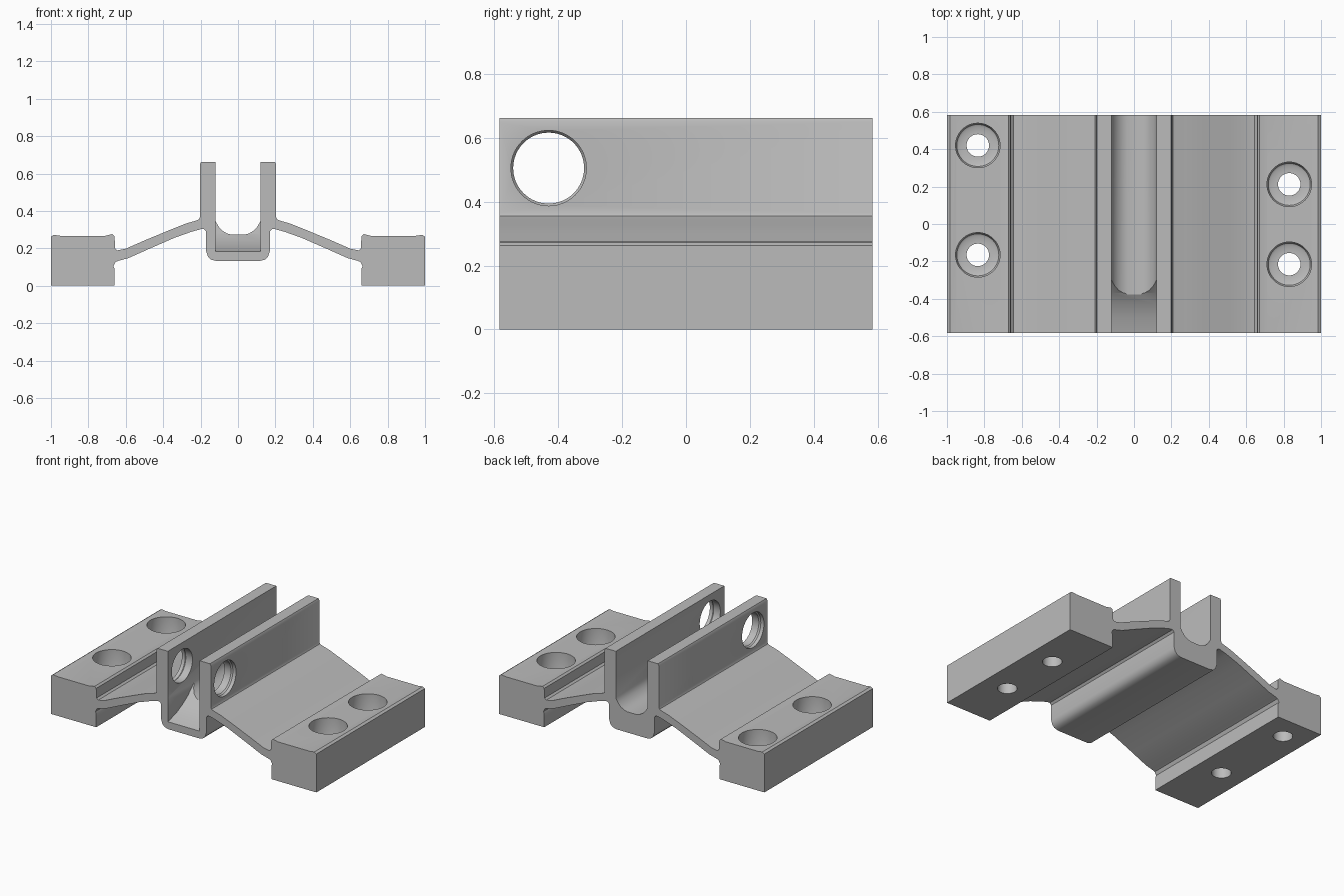
import bpy, bmesh, math
from mathutils import Matrix

if "Cube" in bpy.data.objects:
    bpy.data.objects.remove(bpy.data.objects["Cube"], do_unlink=True)

HALF_LEN = 0.584

mat = bpy.data.materials.new("matte grey")
mat.use_nodes = True
GREY = (0.5, 0.5, 0.5, 1)
mat.diffuse_color = GREY
mat.node_tree.nodes["Principled BSDF"].inputs["Base Color"].default_value = GREY


def make_object(name, bm):
    bmesh.ops.recalc_face_normals(bm, faces=bm.faces)
    mesh = bpy.data.meshes.new(name)
    bm.to_mesh(mesh)
    bm.free()
    mesh.materials.append(mat)
    obj = bpy.data.objects.new(name, mesh)
    bpy.context.collection.objects.link(obj)
    return obj


def prism(name, points, axis, start, end):
    """Extrude a closed outline along x or y."""
    bm = bmesh.new()
    if axis == "y":
        verts = [bm.verts.new((a, start, b)) for a, b in points]
        move = (0, end - start, 0)
    else:
        verts = [bm.verts.new((start, a, b)) for a, b in points]
        move = (end - start, 0, 0)
    face = bm.faces.new(verts)
    made = bmesh.ops.extrude_face_region(bm, geom=[face])["geom"]
    bmesh.ops.translate(bm, vec=move, verts=[v for v in made if isinstance(v, bmesh.types.BMVert)])
    return make_object(name, bm)


def lathe(name, profile, matrix, sides=64):
    """Closed solid of revolution about local z from (radius, height) pairs."""
    bm = bmesh.new()
    rings = []
    for r, h in profile:
        rings.append([bm.verts.new((r * math.cos(math.tau * i / sides),
                                    r * math.sin(math.tau * i / sides), h))
                      for i in range(sides)])
    for low, high in zip(rings, rings[1:]):
        for i in range(sides):
            j = (i + 1) % sides
            bm.faces.new((low[i], low[j], high[j], high[i]))
    bm.faces.new(rings[0])
    bm.faces.new(rings[-1])
    bmesh.ops.transform(bm, matrix=matrix, verts=bm.verts)
    return make_object(name, bm)


# Right half of the section: channel, upright wall, arm, foot, then back underneath
upper = [(0.035, 0.273), (0.06, 0.28), (0.085, 0.295), (0.105, 0.318), (0.12, 0.345),
         (0.12, 0.662), (0.198, 0.662), (0.204, 0.65), (0.204, 0.365), (0.209, 0.355),
         (0.225, 0.348), (0.28, 0.332), (0.36, 0.3), (0.5, 0.242), (0.6, 0.198),
         (0.645, 0.189), (0.657, 0.2), (0.66, 0.265), (0.672, 0.276), (0.71, 0.267),
         (0.95, 0.267), (0.985, 0.272), (1.0, 0.262)]
lower = [(1.0, 0), (0.66, 0), (0.66, 0.09), (0.666, 0.105), (0.655, 0.127), (0.64, 0.133),
         (0.585, 0.148), (0.48, 0.195), (0.34, 0.256), (0.25, 0.288), (0.2, 0.302),
         (0.182, 0.303), (0.17, 0.29), (0.17, 0.185), (0.162, 0.158), (0.145, 0.14),
         (0.115, 0.132)]
half = upper + lower
outline = half + [(-x, z) for x, z in reversed(half)]
bracket = prism("bracket_body", outline, "y", -HALF_LEN, HALF_LEN)

cutters = []

# Sloping pocket in the front end of the channel
pocket = [(-0.7, 0.18), (-0.585, 0.182), (-0.5, 0.205), (-0.43, 0.238),
          (-0.37, 0.277), (-0.3, 0.345), (-0.3, 0.4), (-0.7, 0.4)]
cutters.append(prism("pocket_cutter", pocket, "x", -0.1195, 0.1195))

# Round pin holes through both walls with a small outer chamfer
pin = [(0.118, -0.3), (0.118, -0.18), (0.111, -0.17), (0.111, 0.17), (0.118, 0.18), (0.118, 0.3)]
cutters.append(lathe("pin_hole_cutter", pin,
                     Matrix.Translation((0, -0.43, 0.505)) @ Matrix.Rotation(math.pi / 2, 4, "Y")))

# Counterbored screw holes in the feet
screw = [(0.06, -0.1), (0.06, 0.08), (0.1, 0.08), (0.112, 0.087), (0.119, 0.102), (0.119, 0.4)]
for x, y in [(-0.835, 0.42), (-0.835, -0.165), (0.83, 0.212), (0.83, -0.215)]:
    cutters.append(lathe("screw_hole_cutter", screw, Matrix.Translation((x, y, 0))))

for cutter in cutters:
    cutter.hide_render = True
    cutter.hide_set(True)
    cut = bracket.modifiers.new(cutter.name, "BOOLEAN")
    cut.operation = "DIFFERENCE"
    cut.solver = "EXACT"
    cut.object = cutter

# Bake the cuts and drop the cutters
bpy.context.view_layer.update()
graph = bpy.context.evaluated_depsgraph_get()
cut_mesh = bpy.data.meshes.new_from_object(bracket.evaluated_get(graph))
bracket.modifiers.clear()
bracket.data = cut_mesh
for cutter in cutters:
    bpy.data.objects.remove(cutter, do_unlink=True)

bpy.ops.object.select_all(action="DESELECT")
bracket.select_set(True)
bpy.context.view_layer.objects.active = bracket
bpy.ops.object.shade_smooth_by_angle(angle=math.radians(32))
